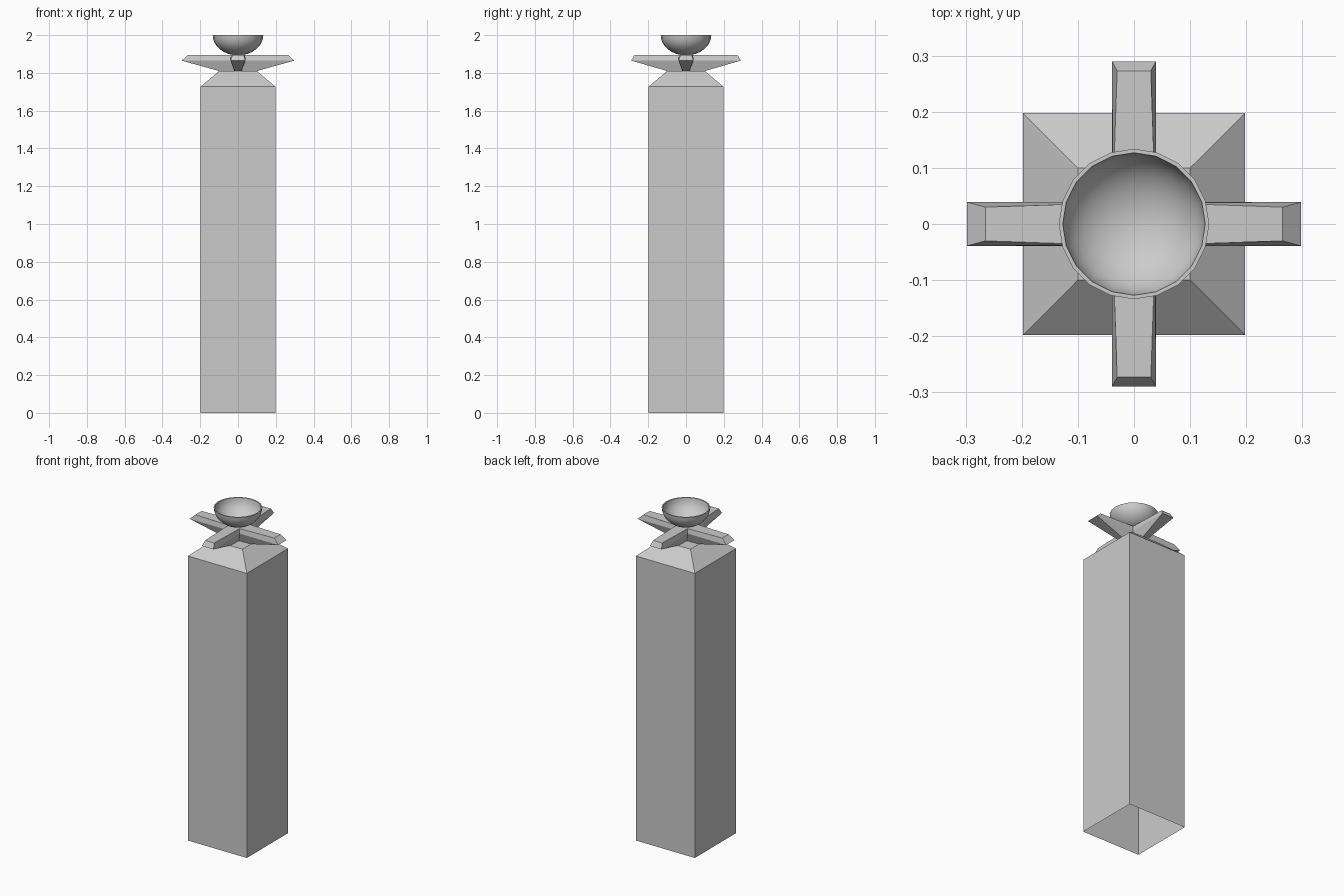
import bpy, bmesh
from math import sin, cos, pi

if "Cube" in bpy.data.objects:
    bpy.data.objects.remove(bpy.data.objects["Cube"])


def finish(bm, name):
    bmesh.ops.recalc_face_normals(bm, faces=bm.faces)
    mesh = bpy.data.meshes.new(name)
    bm.to_mesh(mesh)
    bm.free()
    ob = bpy.data.objects.new(name, mesh)
    bpy.context.collection.objects.link(ob)
    return ob


def loft(name, levels, cap_bottom=True):
    """Join outlines stacked from bottom to top with side faces and caps."""
    bm = bmesh.new()
    rings = [[bm.verts.new(p) for p in level] for level in levels]
    n = len(rings[0])
    for a, b in zip(rings, rings[1:]):
        for i in range(n):
            j = (i + 1) % n
            bm.faces.new((a[i], a[j], b[j], b[i]))
    bm.faces.new(rings[-1])
    if cap_bottom:
        bm.faces.new(rings[0][::-1])
    return finish(bm, name)


def square(h, z):
    return [(-h, -h, z), (h, -h, z), (h, h, z), (-h, h, z)]


def plus(lx, ly, end, inner, z):
    """Plus-shaped outline: arm lengths, width at the tips and at the middle."""
    return [(lx, -end, z), (lx, end, z), (inner, inner, z),
            (end, ly, z), (-end, ly, z), (-inner, inner, z),
            (-lx, end, z), (-lx, -end, z), (-inner, -inner, z),
            (-end, -ly, z), (end, -ly, z), (inner, -inner, z)]


# Square column with sloped shoulders, open underneath
loft("column", [square(0.198, 0), square(0.198, 1.727), square(0.1, 1.81)], cap_bottom=False)

# Cross-shaped bracket with chamfered tips and tapering underside
loft("cross_bracket", [plus(0.1, 0.1, 0.018, 0.02, 1.81),
                       plus(0.298, 0.29, 0.039, 0.039, 1.865),
                       plus(0.265, 0.273, 0.03, 0.038, 1.895)])

# Thin-walled bowl turned from a double profile
RINGS = 8
angles = [pi / 2 * i / RINGS for i in range(RINGS + 1)]
outer = [(0.134 * sin(a), 0, 2 - 0.107 * cos(a)) for a in angles]
inner = [(0.127 * sin(a), 0, 2 - 0.100 * cos(a)) for a in reversed(angles)]
bm = bmesh.new()
verts = [bm.verts.new(p) for p in outer + inner]
edges = [bm.edges.new(pair) for pair in zip(verts, verts[1:])]
bmesh.ops.spin(bm, geom=verts + edges, cent=(0, 0, 0), axis=(0, 0, 1),
               angle=2 * pi, steps=20)
bmesh.ops.remove_doubles(bm, verts=bm.verts, dist=0.0005)
bowl = finish(bm, "bowl")
bpy.context.view_layer.objects.active = bowl
bowl.select_set(True)
bpy.ops.object.shade_smooth_by_angle()
